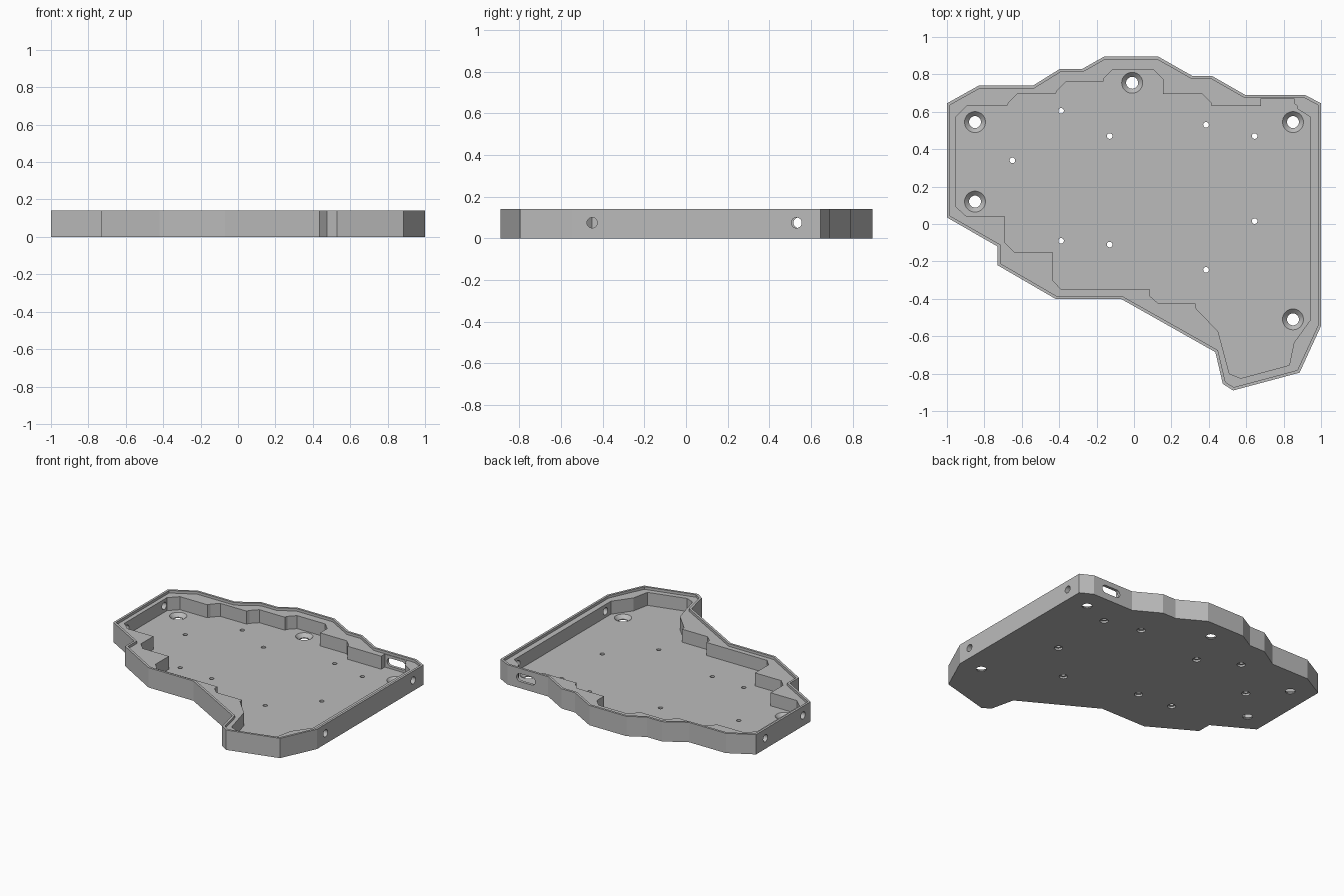
import bpy, bmesh, math
from mathutils import Matrix, Vector

cube = bpy.data.objects.get("Cube")
if cube:
    bpy.data.objects.remove(cube, do_unlink=True)

HEIGHT, LEDGE_Z, FLOOR_Z, LIP = 0.14, 0.122, 0.03, 0.016
SIDE_HOLE_Z = 0.075

# Outlines in hundredths, clockwise seen from above
CASE = [(-100, 64.5), (-83, 74), (-54, 74), (-39.5, 83), (-27.5, 83), (-16, 89.5),
        (13, 89.5), (31.5, 79), (42, 79), (59.5, 69), (91.5, 69), (100, 64.5),
        (100, -54.5), (88.5, -79.5), (53, -89), (47.5, -85.5), (43.5, -68.5),
        (-7, -40), (-42, -40), (-73, -22), (-73, -12), (-100, 3.5)]
POCKET = [(-95.5, 57), (-89.5, 63), (-68, 63), (-67, 65), (-62.5, 69.5), (-42, 69.5),
          (-41, 71.5), (-36.5, 76), (-16.5, 76), (-16, 78), (-11.5, 82.5), (10.5, 82.5),
          (15.5, 77.5), (15.5, 69.5), (36.5, 69.5), (41.5, 64.5), (41.5, 63), (68, 63),
          (68, 67), (85.5, 67), (85.5, 64.5), (87, 63.5), (87.5, 61.5), (94.5, 57),
          (94.5, -51), (85.5, -63.5), (83, -75.5), (57, -82.5), (51, -80), (45, -57.5),
          (33, -45), (33, -42.5), (13, -42.5), (8.5, -38.5), (8.5, -35), (-39, -35),
          (-43.5, -30), (-43.5, -15), (-64, -15), (-69, -10), (-69, 4), (-89.5, 4),
          (-95.5, 9.5)]
SCREWS = [(-1, 75.5), (-85, 54.5), (-85, 12), (85, 54.5), (85, -51)]
PEGS = [(-39, 60.5), (-13, 47), (38.5, 53), (64.5, 47), (-65, 34), (64.5, 1.5),
        (-39, -9), (-13, -11), (38.5, -24.5)]
SIDE_HOLES = [(1, 0.53), (1, -0.45), (-1, 0.54), (-1, 0.12)]


def scaled(points):
    return [Vector((x, y)) / 100 for x, y in points]


def inset(points, d):
    """Move a clockwise outline inwards by d with mitred corners."""
    result = []
    for i, p in enumerate(points):
        a = (p - points[i - 1]).normalized()
        b = (points[(i + 1) % len(points)] - p).normalized()
        na, nb = Vector((a.y, -a.x)), Vector((b.y, -b.x))
        result.append(p + (na + nb) * d / (1 + na.dot(nb)))
    return result


def loft(bm, rings, matrix=Matrix()):
    """Closed solid through rings of equal point count."""
    loops = [[bm.verts.new(matrix @ Vector(p)) for p in ring] for ring in rings]
    n = len(loops[0])
    for low, high in zip(loops, loops[1:]):
        for i in range(n):
            j = (i + 1) % n
            bm.faces.new((low[i], low[j], high[j], high[i]))
    bm.faces.new(loops[0])
    bm.faces.new(loops[-1])


def prism(bm, outline, z0, z1, matrix=Matrix()):
    loft(bm, [[(p[0], p[1], z) for p in outline] for z in (z0, z1)], matrix)


def lathe(bm, profile, matrix, sides=32):
    angles = [math.tau * i / sides for i in range(sides)]
    loft(bm, [[(r * math.cos(a), r * math.sin(a), z) for a in angles]
              for r, z in profile], matrix)


def finish(name, bm):
    bmesh.ops.recalc_face_normals(bm, faces=bm.faces[:])
    mesh = bpy.data.meshes.new(name)
    bm.to_mesh(mesh)
    bm.free()
    obj = bpy.data.objects.new(name, mesh)
    bpy.context.scene.collection.objects.link(obj)
    return obj


def cut(target, bm):
    cutter = finish("cutter", bm)
    cutter.hide_render = True
    mod = target.modifiers.new("cut", 'BOOLEAN')
    mod.operation, mod.solver, mod.object = 'DIFFERENCE', 'EXACT', cutter
    bpy.context.view_layer.objects.active = target
    bpy.ops.object.modifier_apply(modifier=mod.name)
    bpy.data.objects.remove(cutter, do_unlink=True)


# Solid body
outline = scaled(CASE)
bm = bmesh.new()
prism(bm, outline, 0, HEIGHT)
case = finish("case_tray", bm)

# Recessed ledge inside the thin lip
bm = bmesh.new()
prism(bm, inset(outline, LIP), LEDGE_Z, 0.3)
cut(case, bm)

# Pocket down to the floor
bm = bmesh.new()
prism(bm, scaled(POCKET), FLOOR_Z, 0.3)
cut(case, bm)

# Countersunk screw holes and peg holes counterbored from below
bm = bmesh.new()
for p in scaled(SCREWS):
    lathe(bm, [(0.032, -0.05), (0.032, 0.006), (0.056, FLOOR_Z), (0.056, 0.05)],
          Matrix.Translation((p.x, p.y, 0)))
for p in scaled(PEGS):
    lathe(bm, [(0.027, -0.05), (0.027, 0.014), (0.015, 0.014), (0.015, 0.05)],
          Matrix.Translation((p.x, p.y, 0)), 24)

# Round holes through the side walls
for side, y in SIDE_HOLES:
    lathe(bm, [(0.025, -0.075), (0.025, 0.05)],
          Matrix.Translation((side, y, SIDE_HOLE_Z)) @ Matrix.Rotation(side * math.pi / 2, 4, 'Y'))

# Rounded port slot through the back wall
slot = []
for end in (1, -1):
    for i in range(13):
        a = math.pi * (i / 12 - 0.5) + (0 if end > 0 else math.pi)
        slot.append((end * 0.045 + 0.028 * math.cos(a), 0.028 * math.sin(a)))
prism(bm, slot, -0.06, 0.06,
      Matrix.Translation((0.77, 0.69, SIDE_HOLE_Z)) @ Matrix.Rotation(math.pi / 2, 4, 'X'))
cut(case, bm)

# Material
grey = bpy.data.materials.new("light grey")
grey.use_nodes = True
grey.diffuse_color = (0.5, 0.5, 0.5, 1)
grey.node_tree.nodes["Principled BSDF"].inputs["Base Color"].default_value = (0.5, 0.5, 0.5, 1)
case.data.materials.clear()
case.data.materials.append(grey)
for face in case.data.polygons:
    face.material_index = 0

# Smooth hole walls, crisp edges elsewhere
bpy.ops.object.select_all(action='DESELECT')
case.select_set(True)
bpy.context.view_layer.objects.active = case
bpy.ops.object.shade_smooth_by_angle(angle=math.radians(15))
